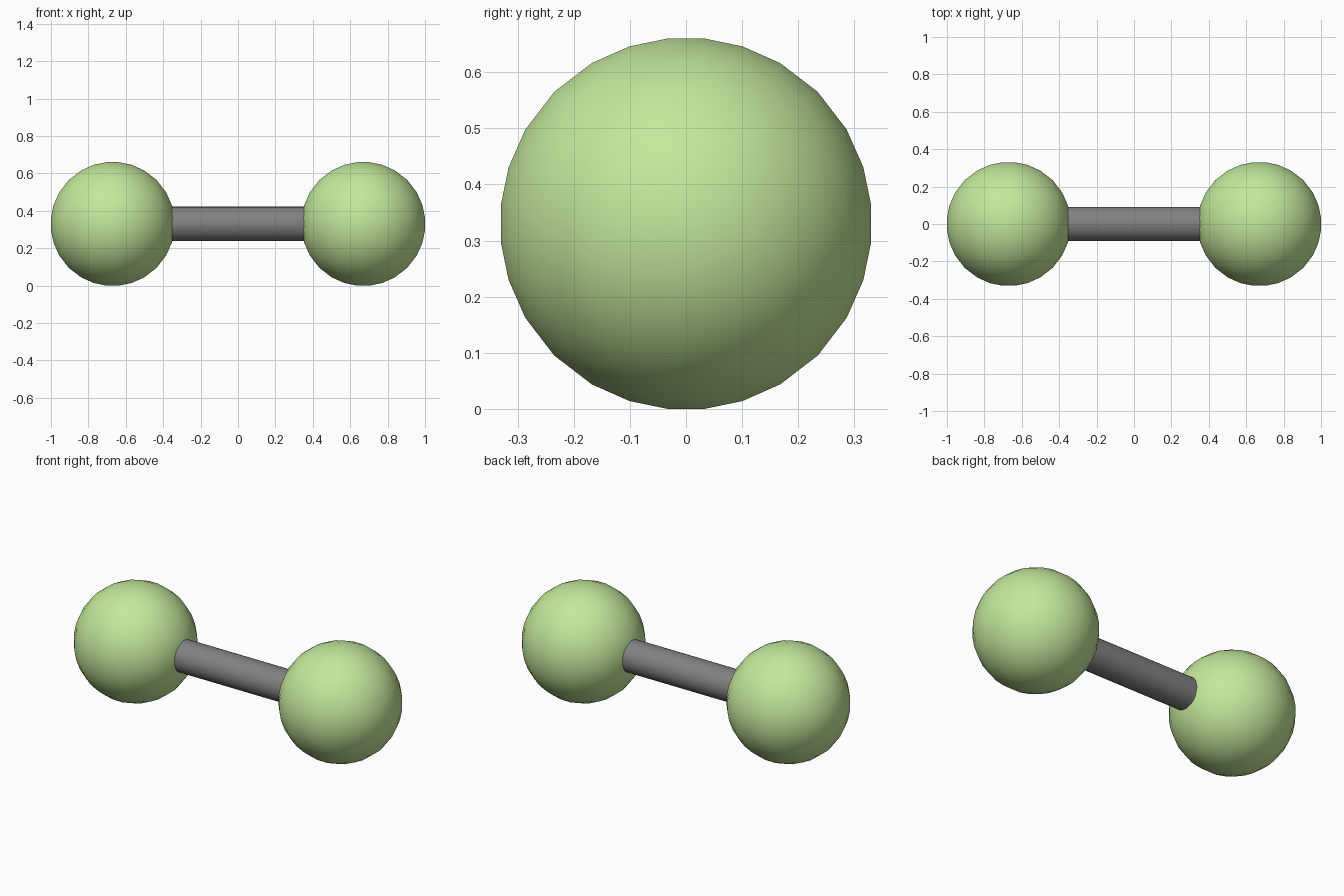
import bpy, bmesh
from math import sqrt, pi

if "Cube" in bpy.data.objects:
    bpy.data.objects.remove(bpy.data.objects["Cube"])

R, CX, CZ = 0.3333, 0.67, 0.33      # ball radius, ball offset, axis height


def material(name, rgb):
    m = bpy.data.materials.new(name)
    m.diffuse_color = (*rgb, 1)
    m.use_nodes = True
    m.node_tree.nodes["Principled BSDF"].inputs["Base Color"].default_value = m.diffuse_color
    return m


def ball(name, x, mat):
    # cube with 7 x 7 faces per side, rounded into a sphere
    bm = bmesh.new()
    bmesh.ops.create_cube(bm, size=2)
    bmesh.ops.subdivide_edges(bm, edges=bm.edges[:], cuts=6, use_grid_fill=True)
    for v in bm.verts:
        a, b, c = (k * k for k in v.co)
        v.co.x *= R * sqrt(1 - b / 2 - c / 2 + b * c / 3)
        v.co.y *= R * sqrt(1 - a / 2 - c / 2 + a * c / 3)
        v.co.z *= R * sqrt(1 - a / 2 - b / 2 + a * b / 3)
    for f in bm.faces:
        f.smooth = True
    me = bpy.data.meshes.new(name)
    bm.to_mesh(me)
    bm.free()
    me.materials.append(mat)
    ob = bpy.data.objects.new(name, me)
    ob.location = (x, 0, CZ)
    bpy.context.collection.objects.link(ob)


# two end balls
green = material("green", (0.55, 0.81, 0.33))
ball("left_ball", -CX, green)
ball("right_ball", CX, green)

# connecting bar, its ends buried in the balls
bpy.ops.mesh.primitive_cylinder_add(vertices=32, radius=0.092, depth=1.0,
                                    location=(0, 0, CZ), rotation=(0, pi / 2, 0))
bar = bpy.context.object
bar.name = "bar"
bpy.ops.object.shade_smooth_by_angle()
bar.data.materials.append(material("dark_grey", (0.22, 0.22, 0.22)))
